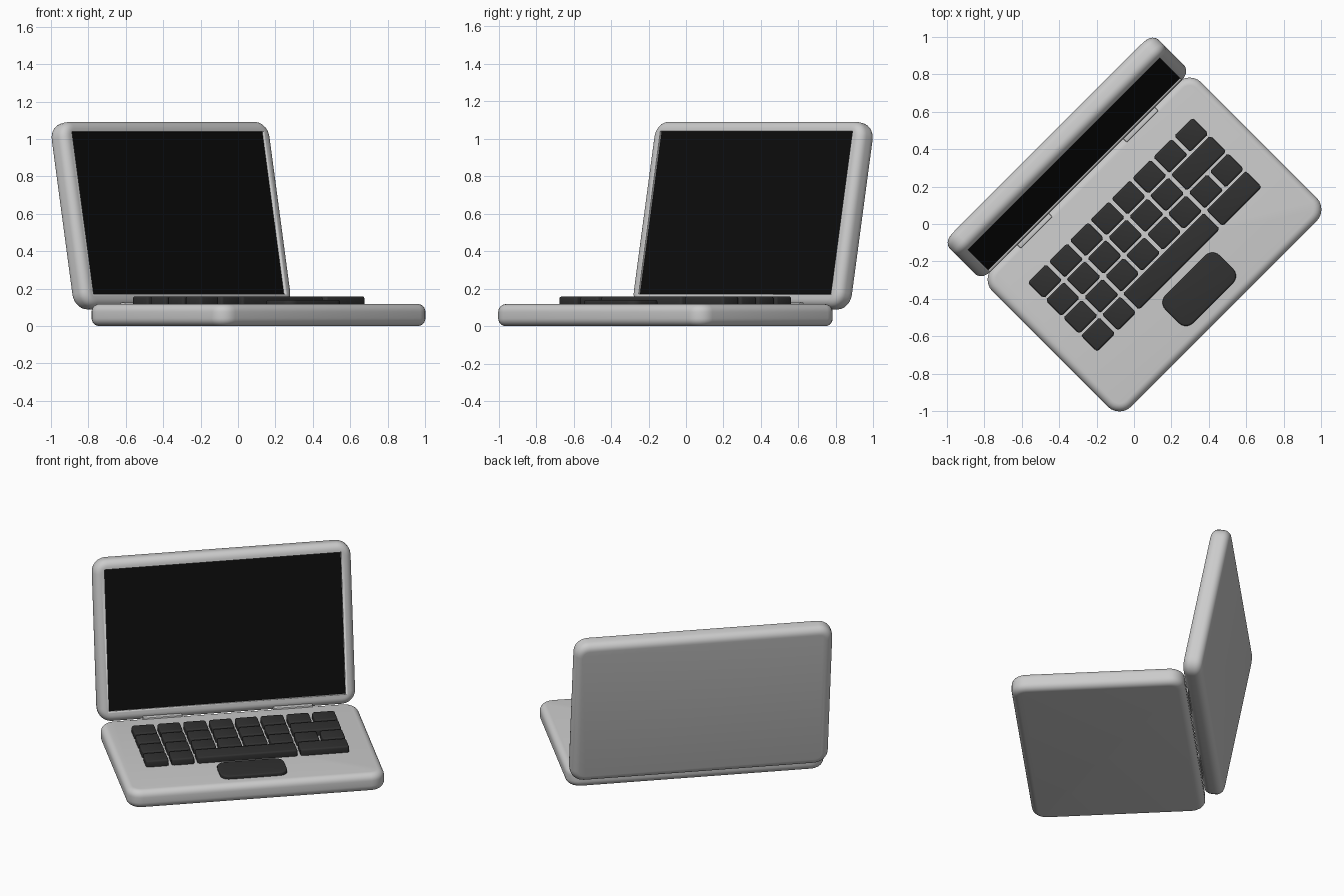
import bpy, bmesh, math
from mathutils import Matrix

if "Cube" in bpy.data.objects:
    bpy.data.objects.remove(bpy.data.objects["Cube"])

TURN = Matrix.Rotation(math.radians(45), 4, 'Z')
# lid frame: slab plan stands up, leaning back, its +z side facing the keyboard
LID = TURN @ Matrix.Translation((0, 0.507, 0.59)) @ Matrix.Rotation(math.radians(79.3), 4, 'X')


def material(name, v):
    m = bpy.data.materials.new(name)
    m.diffuse_color = (v, v, v, 1)
    m.use_nodes = True
    m.node_tree.nodes["Principled BSDF"].inputs["Base Color"].default_value = m.diffuse_color
    return m


KEY_MAT = material("dark_plastic", 0.03)
SCREEN_MAT = material("black_glass", 0.004)


def slab(name, size, loc, corner, edge, frame=TURN, mat=None, seg=6):
    """Box with rounded plan corners and rounded top and bottom rims."""
    bm = bmesh.new()
    bmesh.ops.create_cube(bm, size=1)
    bmesh.ops.scale(bm, vec=size, verts=bm.verts)
    if corner:
        upright = [e for e in bm.edges if abs(e.verts[0].co.z - e.verts[1].co.z) > 1e-5]
        bmesh.ops.bevel(bm, geom=upright, offset=corner, segments=seg, profile=0.5,
                        affect='EDGES', clamp_overlap=False)
    if edge:
        bm.normal_update()
        rim = [e for e in bm.edges
               if abs(e.verts[0].co.z - e.verts[1].co.z) < 1e-5
               and any(abs(f.normal.z) > 0.9 for f in e.link_faces)]
        bmesh.ops.bevel(bm, geom=rim, offset=edge, segments=seg, profile=0.5,
                        affect='EDGES', clamp_overlap=False)
    me = bpy.data.meshes.new(name)
    bm.to_mesh(me)
    bm.free()
    me.transform(frame @ Matrix.Translation(loc))
    ob = bpy.data.objects.new(name, me)
    bpy.context.collection.objects.link(ob)
    if mat:
        me.materials.append(mat)
    bpy.ops.object.select_all(action='DESELECT')
    ob.select_set(True)
    bpy.context.view_layer.objects.active = ob
    bpy.ops.object.shade_smooth_by_angle(angle=math.radians(35))
    return ob


# base body
slab("base", (1.58, 1.05, 0.118), (0, -0.155, 0.059), 0.09, 0.042)

# lid with a shallow recess for the screen
lid = slab("lid", (1.58, 1.012, 0.12), (0, 0, 0), 0.085, 0.045, LID)
cutter = slab("screen_cutter", (1.45, 0.885, 0.1), (0, 0.005, 0.098), 0, 0, LID)
cutter.hide_render = True
cutter.hide_set(True)
cut = lid.modifiers.new("recess", 'BOOLEAN')
cut.operation = 'DIFFERENCE'
cut.object = cutter
cut.solver = 'EXACT'

# screen panel in the recess
slab("screen", (1.448, 0.883, 0.02), (0, 0.005, 0.04), 0, 0, LID, SCREEN_MAT)

# hinges
for side, x in (("left", -0.4), ("right", 0.4)):
    slab("hinge_" + side, (0.24, 0.04, 0.05), (x, 0.355, 0.102), 0.006, 0.006, seg=2)

# keys: each row lists key widths in columns
PITCH_X, PITCH_Y, GAP = 0.158, 0.134, 0.02
rows = [[1] * 8, [1] * 6 + [2], [1] * 8, [1, 1, 4, 2]]
for r, row in enumerate(rows):
    col = 0
    for span in row:
        x = (col + span / 2 - 4) * PITCH_X
        slab(f"key_{r + 1}_{col + 1}", (span * PITCH_X - GAP, PITCH_Y - 0.013, 0.052),
             (x, 0.12 - r * PITCH_Y, 0.132), 0.014, 0.010, mat=KEY_MAT, seg=3)
        col += span

# trackpad
slab("trackpad", (0.41, 0.21, 0.04), (0, -0.493, 0.12), 0.055, 0.01, mat=KEY_MAT, seg=5)
